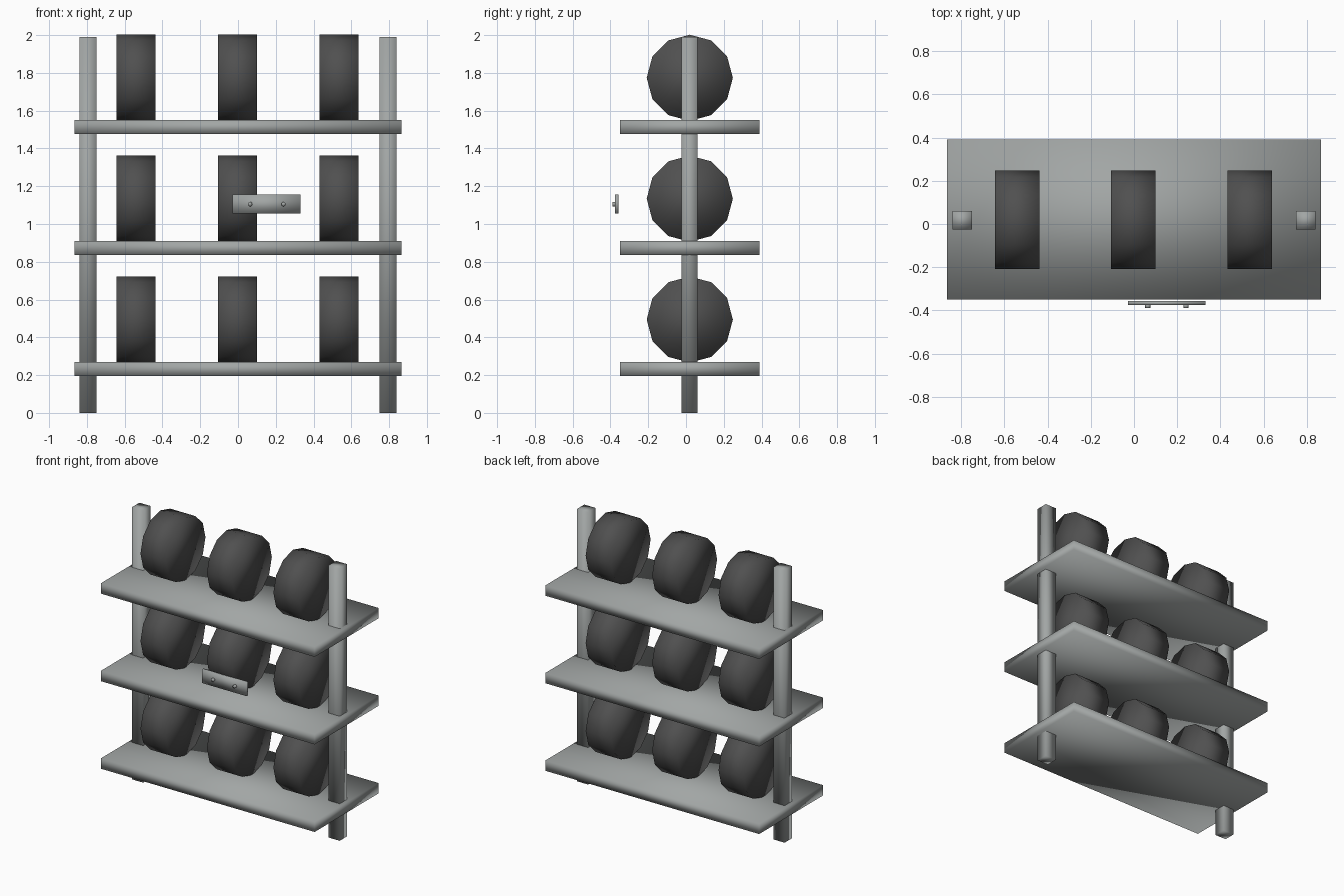
import bpy
import math

cube = bpy.data.objects.get("Cube")
if cube:
    bpy.data.objects.remove(cube, do_unlink=True)


def material(name, colour):
    mat = bpy.data.materials.new(name)
    mat.use_nodes = True
    mat.diffuse_color = (*colour, 1)
    bsdf = next(n for n in mat.node_tree.nodes if n.type == "BSDF_PRINCIPLED")
    bsdf.inputs["Base Color"].default_value = (*colour, 1)
    return mat


steel = material("steel grey", (0.36, 0.38, 0.375))
rubber = material("dark rubber", (0.08, 0.08, 0.08))


def finish(name, mat):
    obj = bpy.context.object
    obj.name = name
    obj.data.materials.append(mat)
    bpy.ops.object.transform_apply(location=False, rotation=True, scale=True)
    bpy.ops.object.shade_smooth()
    return obj


def box(name, centre, size, mat):
    bpy.ops.mesh.primitive_cube_add(size=1, location=centre)
    bpy.context.object.scale = size
    return finish(name, mat)


def cylinder(name, centre, radius, depth, sides, rotation, mat):
    bpy.ops.mesh.primitive_cylinder_add(vertices=sides, radius=radius, depth=depth,
                                        location=centre, rotation=rotation)
    return finish(name, mat)


# Upright posts
for side, x in (("right", -0.795), ("left", 0.795)):
    box(f"{side}_post", (x, 0.018, 0.995), (0.09, 0.086, 1.99), steel)

# Shelves, each carrying three tyres
RADIUS = 0.226
for level, top in enumerate((0.27, 0.91, 1.55), 1):
    box(f"shelf_{level}", (0, 0.02, top - 0.037), (1.73, 0.74, 0.075), steel)
    for number, x in enumerate((-0.54, -0.003, 0.535), 1):
        cylinder(f"tyre_{level}_{number}", (x, 0.02, top + RADIUS - 0.002), RADIUS + 0.002,
                 0.206, 12, (0, math.pi / 2, 0), rubber)

# Small sign plate held by two screws
box("sign_plate", (0.152, -0.366, 1.105), (0.36, 0.018, 0.1), steel)
for number, x in enumerate((0.064, 0.241), 1):
    cylinder(f"sign_screw_{number}", (x, -0.38, 1.105), 0.012, 0.018, 12,
             (math.pi / 2, 0, 0), steel)
